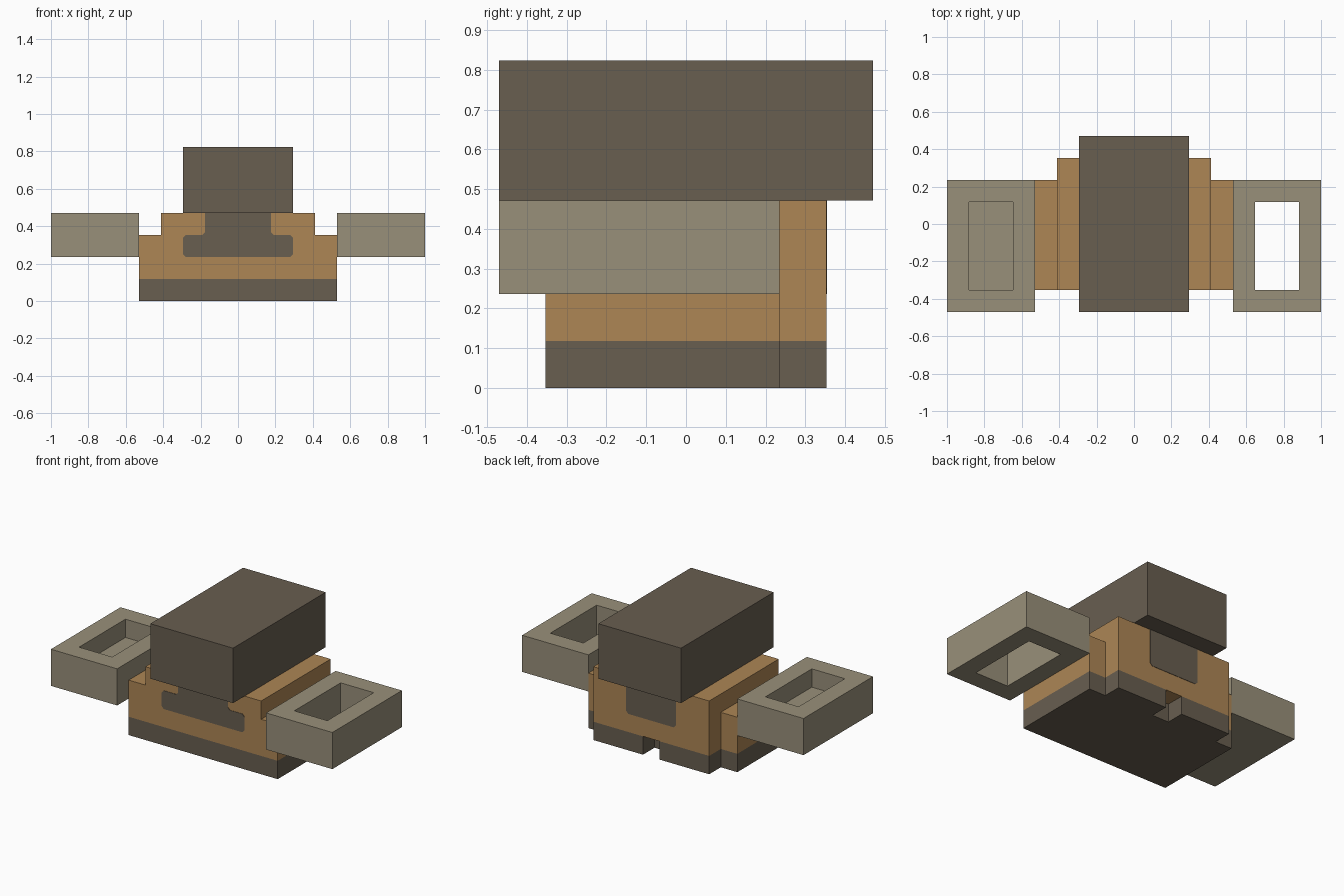
import bpy, bmesh

if "Cube" in bpy.data.objects:
    bpy.data.objects.remove(bpy.data.objects["Cube"])

U = 2 / 17  # building unit


def material(name, srgb):
    m = bpy.data.materials.new(name)
    lin = [((c / 255 + 0.055) / 1.055) ** 2.4 for c in srgb]
    m.diffuse_color = (*lin, 1)
    m.use_nodes = True
    m.node_tree.nodes["Principled BSDF"].inputs["Base Color"].default_value = m.diffuse_color
    return m


DARK = material("dark grey brown", (104, 94, 80))
TAN = material("warm tan", (173, 134, 85))
STONE = material("pale stone", (153, 144, 122))


def finish(name, bm, mat):
    bmesh.ops.recalc_face_normals(bm, faces=bm.faces)
    mesh = bpy.data.meshes.new(name)
    bm.to_mesh(mesh)
    bm.free()
    mesh.materials.append(mat)
    ob = bpy.data.objects.new(name, mesh)
    bpy.context.collection.objects.link(ob)
    return ob


def prism(name, outline, lo, hi, mat, axis="z"):
    """Extrude an outline (in units) along z, or an x-z outline along y."""
    bm = bmesh.new()
    at = (lambda a, b, h: (a * U, b * U, h * U)) if axis == "z" else \
         (lambda a, b, h: (a * U, h * U, b * U))
    face = bm.faces.new([bm.verts.new(at(a, b, lo)) for a, b in outline])
    out = bmesh.ops.extrude_face_region(bm, geom=[face])
    verts = [g for g in out["geom"] if isinstance(g, bmesh.types.BMVert)]
    bmesh.ops.translate(bm, verts=verts, vec=at(0, 0, hi - lo))
    return finish(name, bm, mat)


def rect(x0, x1, y0, y1):
    return [(x0, y0), (x1, y0), (x1, y1), (x0, y1)]


def mirrored(half):
    """Complete a right-hand half outline across x = 0."""
    return half + [(-x, y) for x, y in reversed(half)]


def tray(name, x0, through):
    """Rectangular frame: open right through, or a pocket with a floor."""
    bm = bmesh.new()

    def loop(inset, z):
        corners = rect(x0 + inset, x0 + 4 - inset, -4 + inset, 2 - inset)
        return [bm.verts.new((x * U, y * U, z * U)) for x, y in corners]

    outer_low, outer_top = loop(0, 2), loop(0, 4)
    inner_top, inner_low = loop(1, 4), loop(1, 2 if through else 3)
    bands = [(outer_low, outer_top), (outer_top, inner_top), (inner_top, inner_low)]
    if through:
        bands.append((inner_low, outer_low))
    else:
        bm.faces.new(outer_low)
        bm.faces.new(inner_low)
    for a, b in bands:
        for i in range(4):
            j = (i + 1) % 4
            bm.faces.new((a[i], a[j], b[j], b[i]))
    return finish(name, bm, STONE)


# Base layers: dark sole with a rear notch, tan body, narrower step
prism("sole", mirrored([(4.5, -3), (4.5, 2), (3.5, 2), (3.5, 3), (0.5, 3), (0.5, 2)]),
      0, 1, DARK)
prism("body", mirrored([(4.5, -3), (4.5, 2), (3.5, 2), (3.5, 3)]), 1, 3, TAN)
prism("step", rect(-3.5, 3.5, -3, 3), 3, 4, TAN)

# Large block on top
prism("top_block", rect(-2.5, 2.5, -4, 4), 4, 7, DARK)

# Side trays
tray("right_frame", 4.5, True)
tray("left_tray", -8.5, False)

# Thin painted panels on front and back
C = 0.13
prism("front_panel", mirrored([(2.5 - C, 2), (2.5, 2 + C), (2.5, 3 - C), (2.5 - C, 3),
                               (1.5 + C, 3), (1.5, 3 + C), (1.5, 4)]),
      -3.02, -3, DARK, "y")
prism("back_panel", mirrored([(1.5 - C, 2), (1.5, 2 + C), (1.5, 4)]),
      3, 3.02, DARK, "y")
